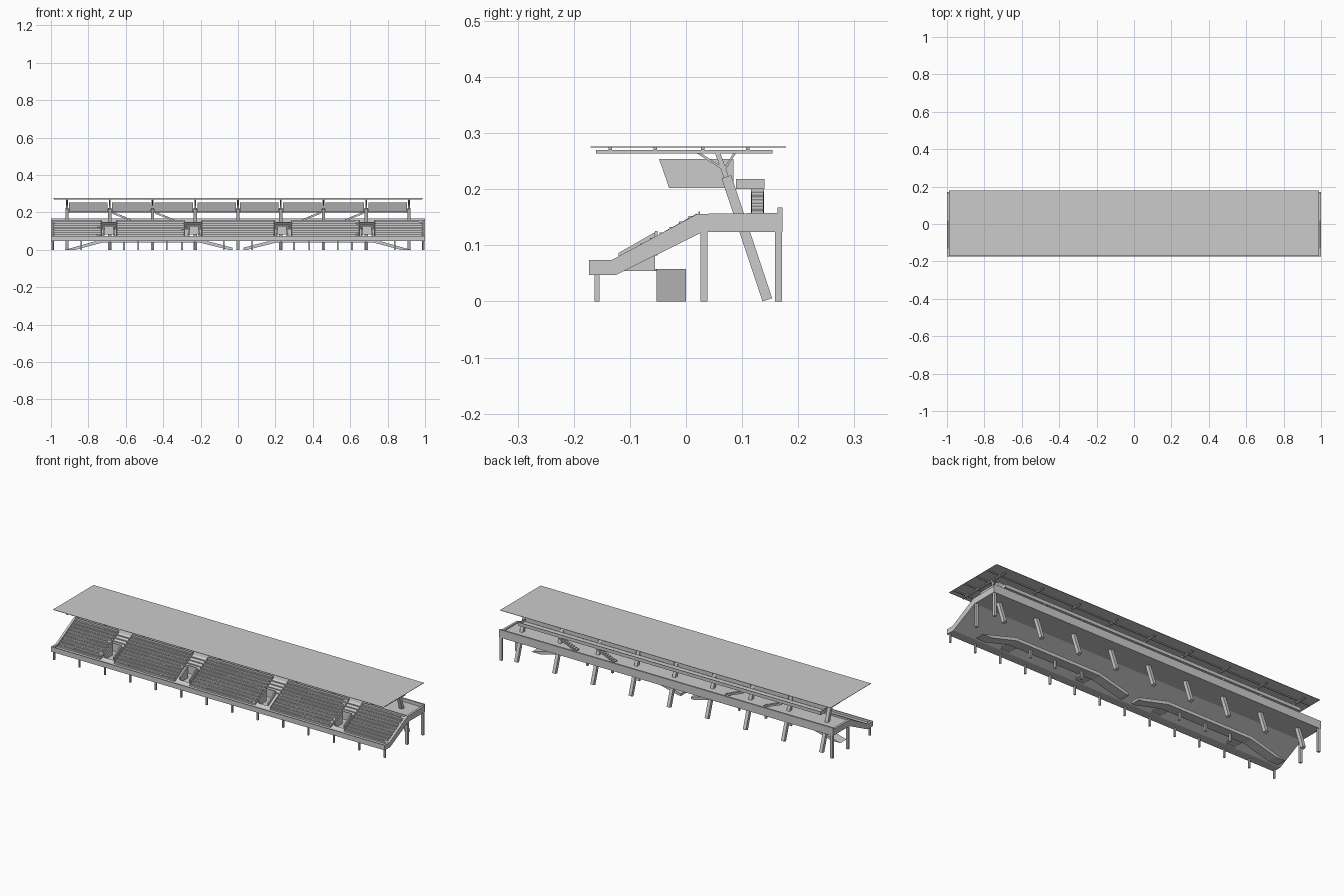
import bpy, bmesh, random
from mathutils import Vector

random.seed(4)
cube = bpy.data.objects.get("Cube")
if cube:
    bpy.data.objects.remove(cube)

grey = bpy.data.materials.new("concrete_grey")
grey.use_nodes = True
tone = (0.6, 0.6, 0.6, 1)
grey.diffuse_color = tone
grey.node_tree.nodes["Principled BSDF"].inputs["Base Color"].default_value = tone


class Part:
    """Collects simple solids into one named object."""

    def __init__(self, name):
        self.name, self.bm = name, bmesh.new()

    def prism(self, ring, step):
        low = [self.bm.verts.new(p) for p in ring]
        high = [self.bm.verts.new(Vector(p) + Vector(step)) for p in ring]
        self.bm.faces.new(low)
        self.bm.faces.new(high[::-1])
        for i in range(len(low)):
            j = (i + 1) % len(low)
            self.bm.faces.new((low[i], high[i], high[j], low[j]))

    def along_x(self, profile, x0, x1):
        self.prism([(x0, y, z) for y, z in profile], (x1 - x0, 0, 0))

    def along_y(self, profile, y0, y1):
        self.prism([(x, y0, z) for x, z in profile], (0, y1 - y0, 0))

    def box(self, x0, x1, y0, y1, z0, z1):
        self.along_x([(y0, z0), (y1, z0), (y1, z1), (y0, z1)], x0, x1)

    def strut(self, x, a, b, width):
        # square bar lying in a plane of constant x
        a, b = Vector(a), Vector(b)
        d = (b - a).normalized() * width / 2
        n = Vector((-d.y, d.x))
        self.along_x([a + n, a - n, b - n, b + n], x - width / 2, x + width / 2)

    def finish(self):
        bmesh.ops.recalc_face_normals(self.bm, faces=self.bm.faces)
        mesh = bpy.data.meshes.new(self.name)
        self.bm.to_mesh(mesh)
        self.bm.free()
        mesh.materials.append(grey)
        obj = bpy.data.objects.new(self.name, mesh)
        bpy.context.collection.objects.link(obj)


def slope(y, lift=0):
    # height of the seating plane at y
    return 0.062 + (y + 0.135) * 0.57 + lift


def under(y):
    return 0.047 + (y + 0.125) * 0.497


GAPS = [-0.69, -0.235, 0.235, 0.69]
HALF = 0.028
Y0, Y1 = -0.12, -0.055

# Raked shell with four entrance slots
full = [(-0.172, 0.047), (-0.125, 0.047), (0.03, 0.124), (0.17, 0.124),
        (0.17, 0.15), (0.02, 0.15), (-0.135, 0.062), (-0.172, 0.062)]
front = [(-0.172, 0.047), (-0.125, 0.047), (Y0, under(Y0)), (Y0, slope(Y0)),
         (-0.135, 0.062), (-0.172, 0.062)]
back = [(Y1, under(Y1)), (0.03, 0.124), (0.17, 0.124), (0.17, 0.15),
        (0.02, 0.15), (Y1, slope(Y1))]
shell = Part("raked_shell")
edge = -0.995
for g in GAPS:
    shell.along_x(full, edge, g - HALF)
    shell.along_x(front, g - HALF, g + HALF)
    shell.along_x(back, g - HALF, g + HALF)
    edge = g + HALF
shell.along_x(full, edge, 0.995)
shell.finish()

# Raised end walls, front kerb and rear parapet
walls = Part("perimeter_walls")
end = [(-0.172, 0.047), (-0.125, 0.047), (0.03, 0.124), (0.172, 0.124),
       (0.172, 0.158), (0.02, 0.156), (-0.132, 0.074), (-0.172, 0.074)]
for s in (-1, 1):
    walls.along_x(end, s * 0.988, s)
walls.box(-1, 1, -0.173, -0.168, 0.047, 0.074)
walls.box(-1, 1, 0.163, 0.172, 0.124, 0.167)
walls.finish()

# Entrance floors, cheeks and parapets
entry = Part("entrances")
for g in GAPS:
    entry.box(g - HALF, g + HALF, Y0 - 0.005, 0, 0.054, 0.058)
    for s in (-1, 1):
        x = g + s * HALF
        entry.along_x([(Y0, 0.054), (Y1, 0.054), (Y1, slope(Y1, 0.016)),
                       (Y0, slope(Y0, 0.016))], x - 0.003, x + 0.003)
    entry.box(g - HALF, g + HALF, Y1, Y1 + 0.004, under(Y1), slope(Y1, 0.018))
entry.finish()

# Stepped rows, benches and aisle stairs
rows, seats, aisles = Part("seat_rows"), Part("benches"), Part("aisle_steps")
BLOCKS = [(-0.988, -0.73), (-0.65, -0.285), (-0.195, 0.195), (0.285, 0.65), (0.73, 0.988)]
N = 9
pitch = 0.155 / N
for k in range(N):
    y = -0.135 + k * pitch
    top = slope(y + pitch * 0.8)
    for a, b in BLOCKS:
        rows.box(a, b, y, y + pitch, slope(y) - 0.006, top)
        x = a + 0.006
        while x < b - 0.03:
            stop = min(x + random.uniform(0.06, 0.2), b - 0.006)
            shift = random.choice((0.002, 0.007))
            seats.box(x, stop, y + shift, y + shift + 0.007, top - 0.002, top + 0.004)
            x = stop
    for g in GAPS:
        centre = -0.24 if g == -0.235 else 0.24 if g == 0.235 else g
        if y > Y1:
            aisles.box(centre - 0.045, centre + 0.045, y, y + pitch,
                       slope(y) - 0.006, slope(y + pitch / 2))
for a, b in BLOCKS:
    for x in (a, b):
        if abs(x) < 0.98:
            rows.along_x([(-0.132, 0.062), (0.02, 0.148), (0.02, 0.157),
                          (-0.132, 0.073)], x - 0.002, x + 0.002)
    rows.box(a, b, 0.022, 0.025, 0.15, 0.16)
for part in (rows, seats, aisles):
    part.finish()

# Slim legs along the front and heavier posts at the ends
legs = Part("support_legs")
for i in range(14):
    x = -0.991 + i * 0.15246
    legs.box(x - 0.004, x + 0.004, -0.163, -0.154, 0, 0.05)
for s in (-1, 1):
    for y in (0.026, 0.159):
        legs.box(s * 0.984, s * 0.998, y, y + 0.012, 0, 0.126)
legs.finish()

# Leaning masts with branching heads
masts, roof_frame = Part("leaning_masts"), Part("roof_frame")
for i in range(9):
    x = (i - 4) * 0.2285
    masts.strut(x, (0.145, 0.003), (0.072, 0.222), 0.018)
    masts.strut(x, (0.074, 0.215), (0.056, 0.266), 0.009)
    masts.strut(x, (0.068, 0.235), (0.02, 0.266), 0.004)
    masts.strut(x, (0.068, 0.235), (0.088, 0.266), 0.004)
    roof_frame.box(x - 0.005, x + 0.005, -0.16, 0.154, 0.264, 0.27)
for y in (-0.135, -0.055, 0.03, 0.11):
    roof_frame.box(-0.985, 0.985, y - 0.003, y + 0.003, 0.27, 0.275)
masts.finish()
roof_frame.finish()

roof = Part("roof_sheet")
roof.box(-0.99, 0.99, -0.17, 0.169 + 0.009, 0.2745, 0.2765)
roof.finish()

# Hanging cabins between the masts
cabins = Part("hanging_cabins")
for i in range(8):
    x = (i - 3.5) * 0.2285
    cabins.along_x([(-0.048, 0.254), (-0.03, 0.202), (0.085, 0.202), (0.085, 0.254)],
                   x - 0.103, x + 0.103)
cabins.finish()

# Rear gallery and the stairs that reach it
gallery, stairs = Part("rear_gallery"), Part("gallery_stairs")
gallery.box(-0.905, 0.905, 0.089, 0.14, 0.2, 0.204)
gallery.box(-0.905, 0.905, 0.137, 0.14, 0.2, 0.218)
for s in (-1, 1):
    gallery.box(s * 0.902, s * 0.905, 0.089, 0.14, 0.2, 0.218)
    for start in (0.67, 0.44):
        for k in range(9):
            x, z = start - k * 0.012, 0.2 - k * 0.005
            stairs.box(s * x, s * (x - 0.014), 0.118, 0.137, z - 0.004, z)
        for y in (0.116, 0.137):
            stairs.along_y([(s * start, 0.2), (s * (start - 0.11), 0.154),
                            (s * (start - 0.11), 0.148), (s * start, 0.192)], y, y + 0.002)
gallery.finish()
stairs.finish()

# Access ramps passing beneath the rake
ramps = Part("access_ramps")
for s in (-1, 1):
    path = [(0.925, 0), (0.72, 0.058), (0.21, 0.058), (0.03, 0.012), (0.03, 0),
            (0.05, 0), (0.21, 0.04), (0.72, 0.04), (0.87, 0)]
    ramps.along_y([(s * x, z) for x, z in path], -0.053, 0)
    for x in (0.3, 0.46, 0.61):
        ramps.box(s * x - 0.005, s * x + 0.005, -0.032, -0.022, 0, 0.042)
ramps.finish()
